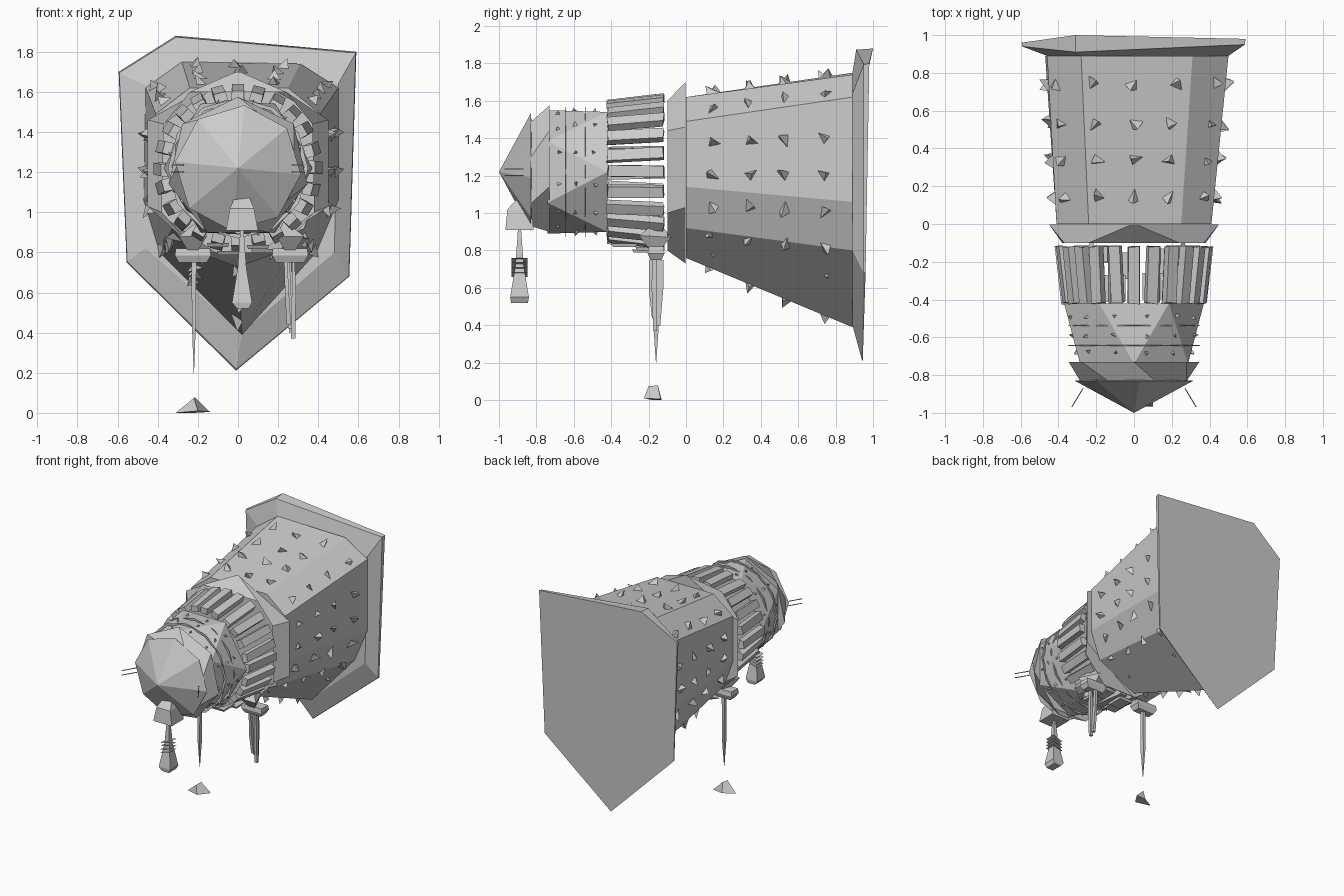
import bpy, bmesh, math, random
from mathutils import Vector, Matrix
from mathutils.bvhtree import BVHTree

if "Cube" in bpy.data.objects:
    bpy.data.objects.remove(bpy.data.objects["Cube"])

random.seed(4)
CZ = 1.22  # height of the long axis


def make(name, verts, faces):
    me = bpy.data.meshes.new(name)
    me.from_pydata([tuple(v) for v in verts], [], faces)
    bm = bmesh.new()
    bm.from_mesh(me)
    bmesh.ops.recalc_face_normals(bm, faces=bm.faces)
    bm.to_mesh(me)
    bm.free()
    ob = bpy.data.objects.new(name, me)
    bpy.context.collection.objects.link(ob)
    return ob


def loft(name, rings, cap0=True, cap1=True):
    n = len(rings[0])
    faces = [(r * n + i, r * n + (i + 1) % n, (r + 1) * n + (i + 1) % n, (r + 1) * n + i)
             for r in range(len(rings) - 1) for i in range(n)]
    if cap0:
        faces.append(tuple(range(n)))
    if cap1:
        faces.append(tuple(range((len(rings) - 1) * n, len(rings) * n)))
    return make(name, [v for r in rings for v in r], faces)


def at_y(section, y):
    return [(x, y, z) for x, z in section]


def circle(n, r, y, start=0.0, cx=0.0, cz=CZ):
    return [(cx + r * math.sin(start + math.tau * i / n), y,
             cz + r * math.cos(start + math.tau * i / n)) for i in range(n)]


def square(cx, cy, z, wx, wy):
    return [(cx + sx * wx, cy + sy * wy, z) for sx, sy in ((-1, -1), (1, -1), (1, 1), (-1, 1))]


def thorns(name, target, ys, count, size, cz=1.2, offset=0.0):
    # flat, leaning tetrahedra sitting on the surface of the target
    me = target.data
    tree = BVHTree.FromPolygons([v.co for v in me.vertices], [tuple(p.vertices) for p in me.polygons])
    verts, faces = [], []
    for y in ys:
        for i in range(count):
            a = offset + math.tau * i / count
            d = Vector((math.sin(a), 0, math.cos(a)))
            hit, nor, _, _ = tree.ray_cast(Vector((0, y, cz)) + d * 2, -d)
            if hit is None:
                continue
            if nor.dot(d) < 0:
                nor = -nor
            side = Vector((0, 1, 0)).cross(nor).normalized()
            fore = nor.cross(side)
            turn = random.uniform(0, math.tau)
            b = len(verts)
            for k in range(3):
                t = turn + math.tau * k / 3
                w = (.75, .5, .45)[k]
                verts.append(hit + size * w * (side * math.cos(t) + fore * math.sin(t)) - nor * 0.006)
            verts.append(hit + nor * size * 0.62 + fore * random.uniform(-.5, .5) * size
                         + side * random.uniform(-.5, .5) * size)
            faces += [(b, b + 1, b + 2), (b, b + 1, b + 3), (b + 1, b + 2, b + 3), (b + 2, b, b + 3)]
    make(name, verts, faces)


# rear body: flat top, upright sides, keel at the bottom
front_sec = [(-.24, 1.62), (.25, 1.62), (.41, 1.49), (.41, 1.14), (.33, .92), (0, .76),
             (-.33, .92), (-.41, 1.14), (-.41, 1.49)]
back_sec = [(-.28, 1.75), (.31, 1.74), (.5, 1.62), (.5, 1.06), (.39, .80), (.02, .39),
            (-.39, .80), (-.47, 1.06), (-.46, 1.62)]
body = loft("rear_body", [at_y(front_sec, 0), at_y(back_sec, .89)])
thorns("body_rivets", body, (.14, .34, .53, .74), 16, .07)

# flared back plate, its rim deepest at the top left corner
inner = [(-.28, 1.75), (.50, 1.64), (.48, .80), (.02, .40), (-.46, .82), (-.46, 1.63)]
outer = [(-.31, 1.88, 1.0, .09), (.59, 1.80, .98, .03), (.555, .68, .96, .012),
         (-.01, .21, .945, .006), (-.555, .75, .945, .012), (-.595, 1.70, .96, .02)]
loft("back_plate", [at_y(inner, .89),
                    [(x * .995, y - d, 1.2 + (z - 1.2) * .99) for x, z, y, d in outer],
                    [(x, y, z) for x, z, y, d in outer]])

# pointed collar: a peaked back ring over a flat-topped front ring
big = [(-.01, 1.70), (.01, 1.70), (.45, 1.46), (.45, 1.03), (.01, .73), (-.01, .73),
       (-.45, 1.03), (-.45, 1.46)]
small = [(-.24, 1.60), (.24, 1.60), (.37, 1.44), (.38, 1.0), (.2, .80), (-.2, .80),
         (-.38, 1.0), (-.37, 1.44)]
loft("collar", [at_y(small, -.1), at_y(big, -.002)], False, True)

# ring of slats
verts, faces = [], []
for i in range(24):
    rot = Matrix.Rotation(math.tau * i / 24, 3, 'Y') @ Matrix.Rotation(random.uniform(-.03, .03), 3, 'Z')
    b = len(verts)
    for y, r in ((-.42, .365), (-.12, .40)):
        for x, dr in ((-.032, -.025), (.032, -.025), (.03, .02), (-.03, .02)):
            v = rot @ Vector((x, y + random.uniform(-.006, .006), r + dr))
            verts.append(v + Vector((0, 0, CZ)))
    faces += [tuple(b + k for k in f) for f in
              ((0, 1, 2, 3), (4, 5, 6, 7), (0, 1, 5, 4), (1, 2, 6, 5), (2, 3, 7, 6), (3, 0, 4, 7))]
make("slats", verts, faces)

# faceted front section: twisted six-sided drum
n = 6
ring_a = circle(n, .33, -.74, 0)
ring_b = circle(n, .37, -.42, math.pi / n)
faces = []
for i in range(n):
    j = (i + 1) % n
    faces += [(i, j, n + i), (j, n + j, n + i)]
faces += [tuple(range(n)), tuple(range(n, 2 * n))]
drum = make("front_section", ring_a + ring_b, faces)
thorns("front_rivets", drum, (-.49, -.59, -.68), 12, .03, CZ, .2)

# thin hoops around the front section
for y in (-.54, -.645):
    loft("hoop", [circle(12, .35, y), circle(12, .345, y + .004), circle(12, .33, y + .002),
                  circle(12, .35, y)], False, False)

# intake lip and nose cone
loft("intake_lip", [circle(7, .29, -.83, .4), circle(7, .355, -.73, .0)])
nose = circle(8, .315, -.83, .1) + [(0, -1, CZ), (0, -.80, CZ)]
make("nose_cone", nose, [(i, (i + 1) % 8, k) for i in range(8) for k in (8, 9)])

# probes beside the nose
for s in (-1, 1):
    for dz in (-.02, .015):
        loft("probe", [[Vector((s * x, y, CZ + dz)) + Vector(o)
                        for o in ((0, 0, .003), (.003, 0, -.003), (-.003, 0, -.003))]
                       for x, y in ((.33, -.97), (.27, -.87))])

# front leg with housing, spring rings and flared foot
loft("front_leg_housing", [square(.02, -.89, .91, .08, .075), square(.02, -.89, 1.02, .06, .065),
                           square(.02, -.86, 1.09, .03, .03)])
loft("front_leg", [square(.02, -.89, .92, .008, .008), square(.02, -.89, .72, .022, .022),
                   square(.02, -.89, .55, .05, .05), square(.025, -.89, .52, .03, .045)])
for i in range(4):
    z = .67 + i * .026
    loft("leg_spring", [[(x, y, z + .012 * (x - .02) / .04) for x, y, _ in square(.02, -.89, 0, w, w)]
                        for w in (.042, .02)], False, False)

# brackets and fairings above the main legs
for s, cx in ((-1, -.225), (1, .26)):
    loft("leg_bracket", [square(cx, -.16, .75, .07, .03), square(cx, -.16, .785, .09, .045),
                         square(cx, -.16, .82, .085, .04)])
    make("leg_fairing", [(cx - .07, -.25, .88), (cx + .07, -.25, .88), (cx, -.08, .87),
                         (cx, -.17, .77), (cx - s * .03, -.15, .96)],
         [(0, 1, 3), (1, 2, 3), (2, 0, 3), (0, 1, 4), (1, 2, 4), (2, 0, 4)])

# right leg: bundle of tall narrow strips
for dx, dy, z0 in ((-.02, -.025, .44), (.0, .025, .40), (.018, -.01, .37), (-.008, .01, .42)):
    loft("right_leg_strip", [square(.265 + dx * .6, -.16 + dy * .5, z0, .011, .010),
                             square(.262 + dx * .9, -.16 + dy, .60, .010, .014),
                             square(.258 + dx, -.158 + dy, .75, .008, .013)])

# left leg: needle strut and loose foot
loft("left_leg", [square(-.22, -.16, .80, .013, .013), square(-.22, -.16, .42, .009, .016),
                  square(-.22, -.16, .20, .001, .001)])
make("left_foot", [(-.31, -.18, 0), (-.20, -.225, .01), (-.14, -.135, .005), (-.22, -.13, 0),
                   (-.22, -.20, .075), (-.215, -.15, .078)],
     [(0, 1, 2, 3), (0, 1, 4), (1, 2, 5, 4), (2, 3, 5), (3, 0, 4, 5)])

# small belly panels
for x, y, z in ((-.1, -.34, .84), (.1, -.33, .83), (-.05, -.22, .80), (.12, -.2, .81)):
    loft("belly_panel", [square(x, y, z - .012, .05, .06), square(x, y, z + .006, .055, .07)])
